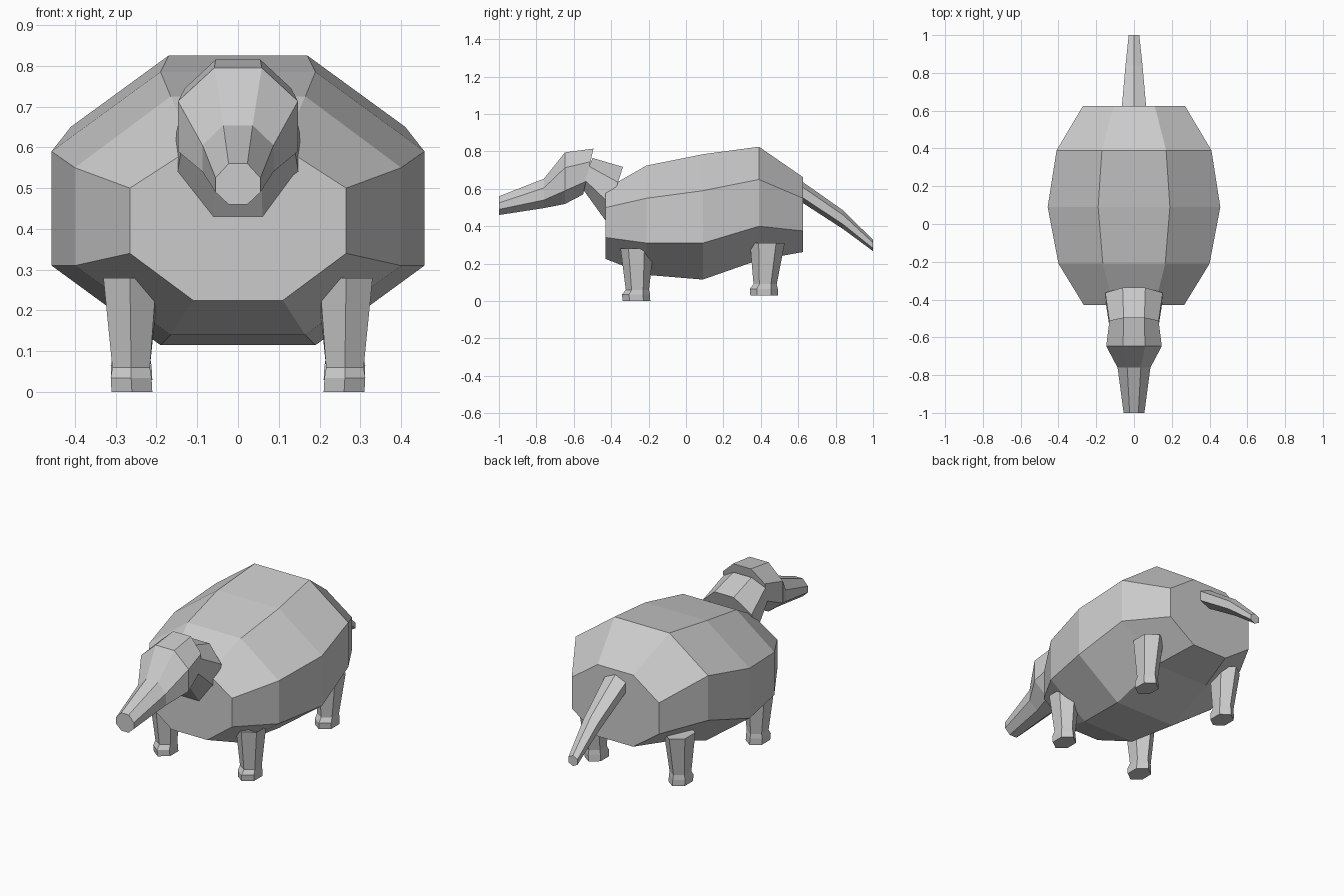
import bpy, bmesh, math

if "Cube" in bpy.data.objects:
    bpy.data.objects.remove(bpy.data.objects["Cube"])

GREY = (0.6, 0.6, 0.6, 1)
hide = bpy.data.materials.new("grey hide")
hide.use_nodes = True
hide.diffuse_color = GREY
hide.node_tree.nodes["Principled BSDF"].inputs["Base Color"].default_value = GREY


def loft(name, rings):
    """Skin a list of equal-length point rings into a closed flat-shaded tube."""
    bm = bmesh.new()
    loops = [[bm.verts.new(p) for p in ring] for ring in rings]
    for a, b in zip(loops, loops[1:]):
        for i in range(len(a)):
            j = (i + 1) % len(a)
            bm.faces.new((a[i], a[j], b[j], b[i]))
    bm.faces.new(loops[0])
    bm.faces.new(loops[-1])
    bmesh.ops.recalc_face_normals(bm, faces=bm.faces)
    mesh = bpy.data.meshes.new(name)
    bm.to_mesh(mesh)
    bm.free()
    mesh.materials.append(hide)
    obj = bpy.data.objects.new(name, mesh)
    bpy.context.collection.objects.link(obj)
    return obj


def octagon(y_top, y_bottom, top, upper, lower, bottom, side, flat):
    """Symmetric eight-sided section, leaning from y_top to y_bottom."""
    def y(z):
        return y_bottom + (y_top - y_bottom) * (z - bottom) / (top - bottom)
    half = [(flat, top), (side, upper), (side, lower), (flat, bottom)]
    right = [(-x, y(z), z) for x, z in reversed(half)]
    return [(x, y(z), z) for x, z in half] + right


def hexagon(cx, cy, rx, ry):
    """Six flat points with corners on the y axis; also gives each angle."""
    for k in range(6):
        a = math.radians(30 + 60 * k)
        yield a, cx + rx * math.cos(a) / math.cos(math.pi / 6), cy + ry * math.sin(a)


# Barrel-shaped body: y, top, upper side, lower side, bottom, half width, flat
body = [
    (-0.43, 0.60, 0.50, 0.34, 0.225, 0.265, 0.11),
    (-0.21, 0.725, 0.55, 0.31, 0.14, 0.40, 0.165),
    (0.09, 0.785, 0.59, 0.31, 0.115, 0.457, 0.19),
    (0.39, 0.825, 0.65, 0.40, 0.22, 0.41, 0.17),
    (0.625, 0.663, 0.55, 0.375, 0.262, 0.27, 0.11),
]
loft("body", [octagon(r[0], *r) for r in body])

# Neck, leaning forward out of the body
loft("neck", [
    octagon(-0.337, -0.43, 0.717, 0.635, 0.515, 0.43, 0.152, 0.06),
    octagon(-0.50, -0.56, 0.765, 0.72, 0.65, 0.61, 0.13, 0.055),
])

# Head and long tapering snout
loft("head", [
    octagon(-0.495, -0.55, 0.815, 0.745, 0.64, 0.57, 0.13, 0.055),
    octagon(-0.647, -0.647, 0.795, 0.713, 0.59, 0.519, 0.147, 0.058),
    octagon(-0.76, -0.76, 0.654, 0.605, 0.54, 0.497, 0.087, 0.036),
    octagon(-1, -1, 0.56, 0.525, 0.49, 0.46, 0.055, 0.023),
])

# Drooping tail: y, centre height, half width, half height
tail = [(0.58, 0.61, 0.067, 0.058), (0.625, 0.58, 0.064, 0.056),
        (0.84, 0.435, 0.045, 0.05), (1, 0.297, 0.028, 0.03)]
loft("tail", [[(x, y, z) for _, x, z in hexagon(0, cz, rx, rz)]
              for y, cz, rx, rz in tail])


# Legs with slightly flared feet
def leg(name, side, dy, base, top_y, top_ry, drop):
    rings = []
    for z, cx, cy, rx, ry in [
        (0.28, 0.265, top_y, 0.065, top_ry),
        (0.06, 0.262, dy - 0.26, 0.046, 0.062),
        (0.035, 0.262, dy - 0.267, 0.05, 0.075),
        (0, 0.26, dy - 0.265, 0.05, 0.074),
    ]:
        ring = []
        for a, x, y in hexagon(cx, cy, rx, ry):
            low = drop if z > 0.2 and math.sin(a) > 0.2 and math.cos(a) < 0.2 else 0
            ring.append((side * x, y, z + base - low))
        rings.append(ring)
    loft(name, rings)


for label, side in (("left", 1), ("right", -1)):
    leg("front_leg_" + label, side, 0, 0, -0.265, 0.085, 0.065)
    leg("hind_leg_" + label, side, 0.683, 0.03, 0.435, 0.093, 0)
